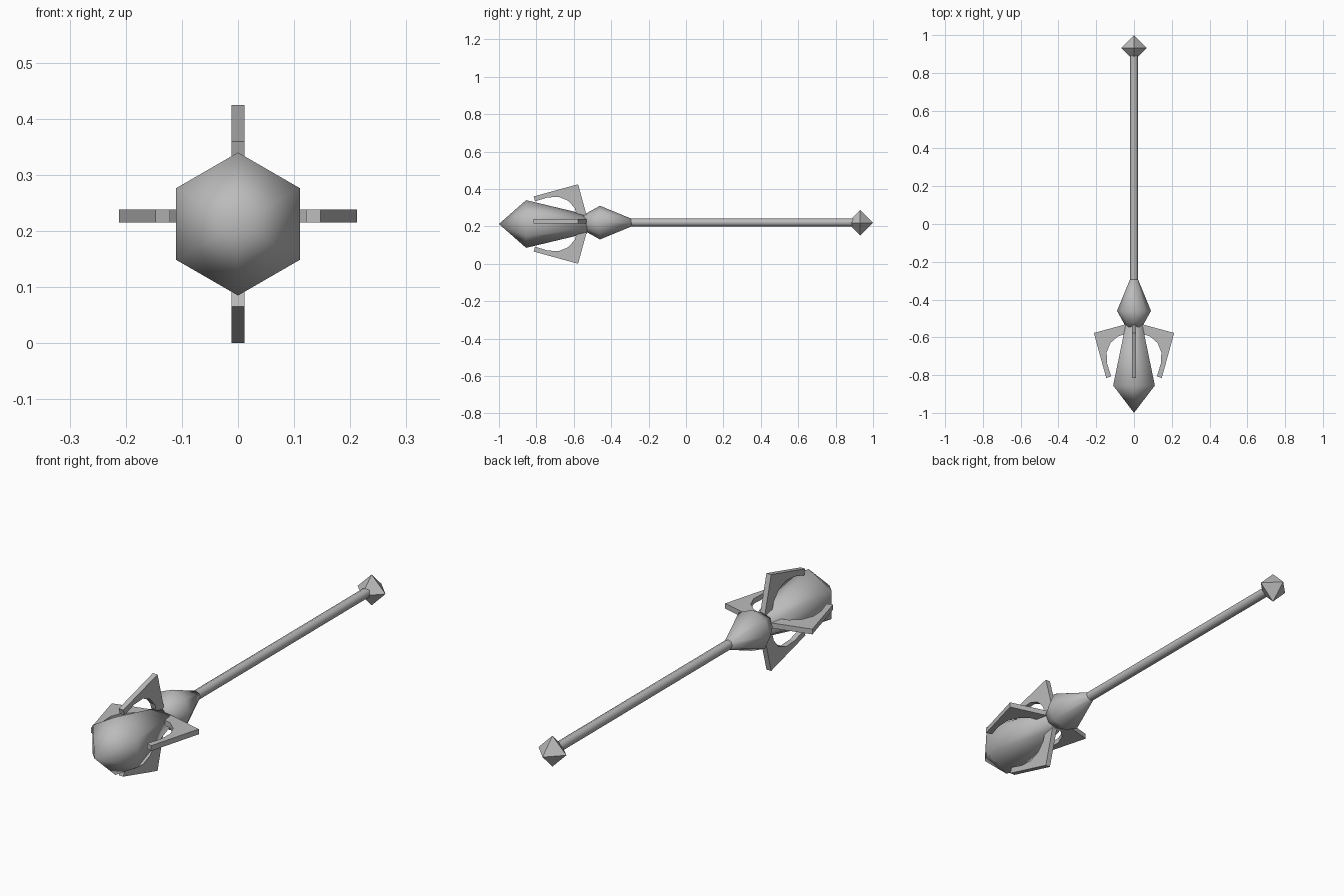
import bpy
import bmesh
import math
from mathutils import Matrix, Vector

if "Cube" in bpy.data.objects:
    bpy.data.objects.remove(bpy.data.objects["Cube"], do_unlink=True)

GREY = (0.5, 0.5, 0.5, 1.0)
grey = bpy.data.materials.new("plain grey")
grey.use_nodes = True
grey.diffuse_color = GREY
grey.node_tree.nodes["Principled BSDF"].inputs["Base Color"].default_value = GREY


def finish(name, bm, smooth):
    bmesh.ops.recalc_face_normals(bm, faces=bm.faces[:])
    for face in bm.faces:
        face.smooth = smooth
    mesh = bpy.data.meshes.new(name)
    bm.to_mesh(mesh)
    bm.free()
    mesh.materials.append(grey)
    obj = bpy.data.objects.new(name, mesh)
    bpy.context.collection.objects.link(obj)
    return obj


def turned(name, profile, sides, height, smooth=True):
    """Turn (y, radius) points about the long axis; radius 0 makes a tip."""
    bm = bmesh.new()
    rings = []
    for y, r in profile:
        count = sides if r else 1
        rings.append([bm.verts.new((r * math.sin(math.tau * i / sides), y,
                                    height + r * math.cos(math.tau * i / sides)))
                      for i in range(count)])
    for a, b in zip(rings, rings[1:]):
        for i in range(sides):
            j = (i + 1) % sides
            corners = [a[i % len(a)], a[j % len(a)], b[j % len(b)], b[i % len(b)]]
            bm.faces.new(list(dict.fromkeys(corners)))
    for ring in (rings[0], rings[-1]):
        if len(ring) > 1:
            bm.faces.new(ring)
    return finish(name, bm, smooth)


def blade(name, angle, centre):
    """Extrude the claw outline and turn it about the long axis."""
    outline = [(-0.53, 0.04), (-0.577, 0.2125), (-0.815, 0.147), (-0.807, 0.121),
               (-0.74, 0.142), (-0.68, 0.145), (-0.63, 0.125), (-0.595, 0.085),
               (-0.58, 0.035)]
    thick = 0.023
    bm = bmesh.new()
    face = bm.faces.new([bm.verts.new((-thick / 2, y, r)) for y, r in outline])
    side = bmesh.ops.extrude_face_region(bm, geom=[face])["geom"]
    bmesh.ops.translate(bm, vec=(thick, 0, 0),
                        verts=[v for v in side if isinstance(v, bmesh.types.BMVert)])
    bm.transform(Matrix.Translation(Vector((0, 0, centre)))
                 @ Matrix.Rotation(angle, 4, "Y"))
    return finish(name, bm, False)


# Head, collar, shaft and pommel along the long axis
turned("head", [(-1.0, 0), (-0.855, 0.1275), (-0.53, 0.05)], 6, 0.2125)
turned("collar", [(-0.55, 0.04), (-0.46, 0.09), (-0.29, 0.02)], 8, 0.22)
shaft = turned("shaft", [(-0.32, 0.021), (0.9, 0.021)], 8, 0.221)
turned("pommel", [(0.863, 0), (0.931, 0.068), (1.0, 0)], 4, 0.219, smooth=False)

# Keep the shaft ends crisp
bpy.context.view_layer.objects.active = shaft
shaft.select_set(True)
bpy.ops.object.shade_smooth_by_angle(angle=math.radians(50))

# Four claws around the head
for i, side in enumerate(("top", "left", "bottom", "right")):
    blade(side + "_claw", i * math.pi / 2, 0.2265 if i % 2 else 0.2125)
